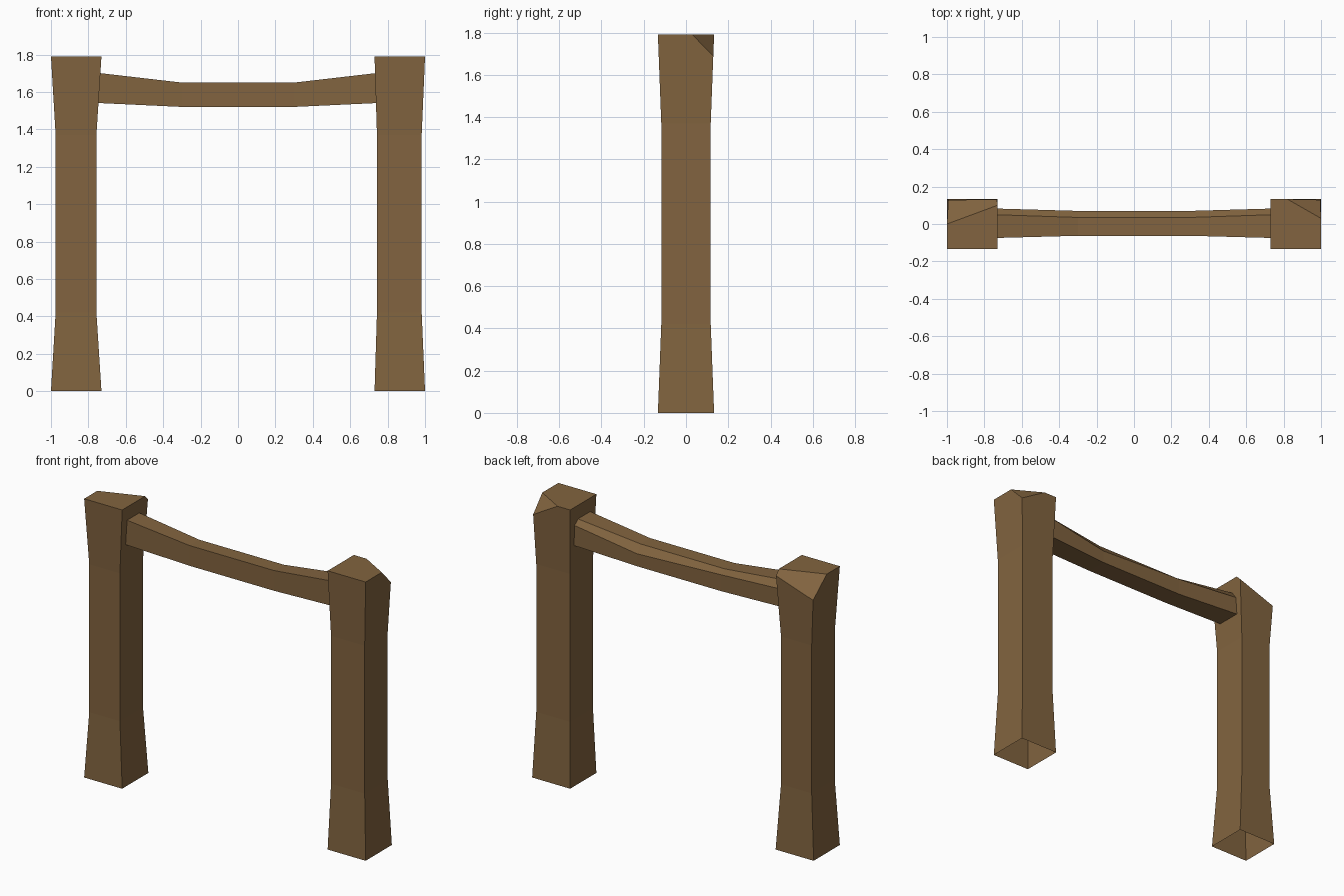
import bpy, bmesh
from mathutils import Vector

if "Cube" in bpy.data.objects:
    bpy.data.objects.remove(bpy.data.objects["Cube"])

wood = bpy.data.materials.new("brown wood")
wood.diffuse_color = (0.223, 0.127, 0.050, 1)
wood.use_nodes = True
wood.node_tree.nodes["Principled BSDF"].inputs["Base Color"].default_value = wood.diffuse_color


def loft(name, rings, cap_start, cap_end, cut=None):
    """Skin a list of rings; optionally slice off a corner with a plane."""
    bm = bmesh.new()
    loops = [[bm.verts.new(p) for p in r] for r in rings]
    n = len(loops[0])
    for a, b in zip(loops, loops[1:]):
        for i in range(n):
            j = (i + 1) % n
            bm.faces.new((a[i], a[j], b[j], b[i]))
    if cap_start:
        bm.faces.new(loops[0][::-1])
    if cap_end:
        bm.faces.new(loops[-1])
    if cut:
        p, q, r = (Vector(c) for c in cut)
        normal = (q - p).cross(r - p)
        if normal.z < 0:
            normal = -normal
        res = bmesh.ops.bisect_plane(bm, geom=bm.verts[:] + bm.edges[:] + bm.faces[:],
                                     plane_co=p, plane_no=normal, clear_outer=True)
        edges = [e for e in res["geom_cut"] if isinstance(e, bmesh.types.BMEdge)]
        bmesh.ops.contextual_create(bm, geom=edges)
    bm.normal_update()
    mesh = bpy.data.meshes.new(name)
    bm.to_mesh(mesh)
    bm.free()
    mesh.materials.append(wood)
    obj = bpy.data.objects.new(name, mesh)
    bpy.context.collection.objects.link(obj)
    return obj


def post(name, end_x, mid_x, cut):
    rings = []
    for z, (x0, x1), y in ((0, end_x, 0.133), (0.42, mid_x, 0.117),
                           (1.37, mid_x, 0.117), (1.79, end_x, 0.133)):
        rings.append([(x0, -y, z), (x1, -y, z), (x1, y, z), (x0, y, z)])
    return loft(name, rings, False, True, cut)


# Posts: waisted, open underneath, one top back corner hewn off each
post("left_post", (-1.0, -0.73), (-0.975, -0.757),
     ((-1.0, 0.0, 1.79), (-0.73, 0.10, 1.79), (-1.0, 0.13, 1.665)))
post("right_post", (0.73, 1.0), (0.743, 0.982),
     ((1.0, 0.03, 1.79), (0.82, 0.133, 1.79), (1.0, 0.13, 1.685)))

# Crossbeam: sagging bar with an uneven chamfer along the top back edge
# columns: x, front y, back y, bottom z, top z, chamfer y, chamfer z
sections = ((-0.75, -0.075, 0.083, 1.541, 1.702, 0.050, 1.655),
            (-0.30, -0.063, 0.070, 1.52, 1.65, 0.035, 1.625),
            (0.30, -0.063, 0.070, 1.52, 1.65, 0.035, 1.600),
            (0.75, -0.075, 0.083, 1.541, 1.702, 0.050, 1.673))
loft("crossbeam", [[(x, f, b), (x, k, b), (x, k, cz), (x, cy, t), (x, f, t)]
                   for x, f, k, b, t, cy, cz in sections], True, True)

# Consistent outward normals
for obj in bpy.data.objects:
    bm = bmesh.new()
    bm.from_mesh(obj.data)
    bmesh.ops.recalc_face_normals(bm, faces=bm.faces)
    bm.to_mesh(obj.data)
    bm.free()
